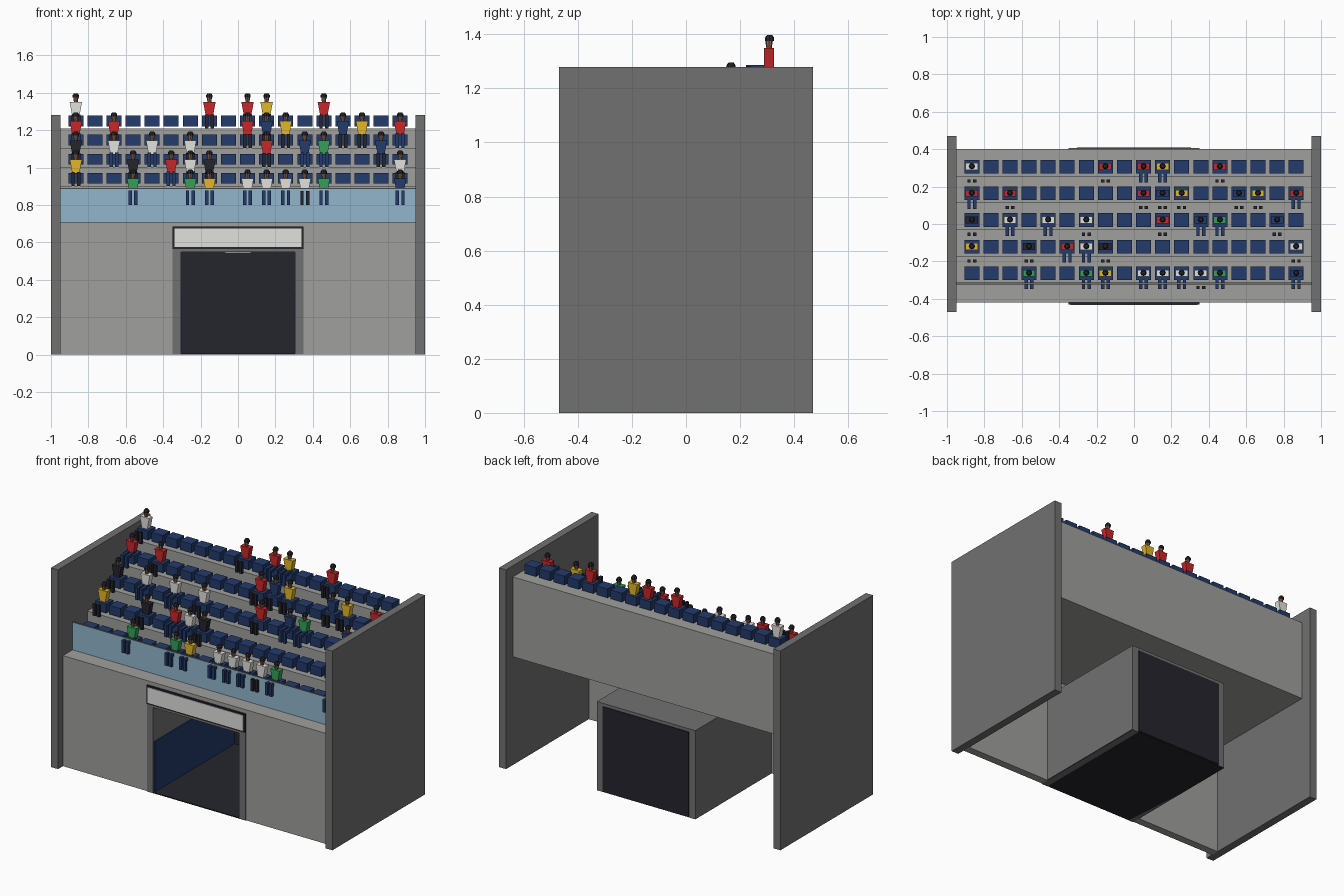
import bpy, bmesh
from mathutils import Matrix, Vector

cube = bpy.data.objects.get("Cube")
if cube:
    bpy.data.objects.remove(cube)

COLOURS = {
    "concrete": (0.35, 0.35, 0.34),
    "dark_concrete": (0.165, 0.165, 0.165),
    "glass_blue": (0.29, 0.47, 0.61),
    "navy": (0.017, 0.043, 0.15),
    "white": (0.75, 0.75, 0.73),
    "red": (0.58, 0.02, 0.023),
    "yellow": (0.76, 0.47, 0.02),
    "green": (0.035, 0.35, 0.1),
    "black": (0.018, 0.018, 0.027),
    "skin": (0.28, 0.13, 0.07),
}
MATS = {}
for name, rgb in COLOURS.items():
    m = bpy.data.materials.new(name)
    m.use_nodes = True
    m.diffuse_color = (*rgb, 1)
    bsdf = next(n for n in m.node_tree.nodes if n.type == "BSDF_PRINCIPLED")
    bsdf.inputs["Base Color"].default_value = (*rgb, 1)
    MATS[name] = m


class Part:
    """Collects coloured solids into one named object."""

    def __init__(self, name):
        self.name, self.bm, self.mats = name, bmesh.new(), []

    def paint(self, verts, mat):
        if mat not in self.mats:
            self.mats.append(mat)
        for f in {f for v in verts for f in v.link_faces}:
            f.material_index = self.mats.index(mat)

    def box(self, mat, x, y, z, taper=1.0):
        """Box from (min, max) ranges; taper scales the bottom width."""
        lo, hi = Vector((x[0], y[0], z[0])), Vector((x[1], y[1], z[1]))
        place = Matrix.Translation((lo + hi) / 2) @ Matrix.Diagonal((*(hi - lo), 1))
        verts = bmesh.ops.create_cube(self.bm, size=1, matrix=place)["verts"]
        mid = (x[0] + x[1]) / 2
        for v in verts:
            if v.co.z < (z[0] + z[1]) / 2:
                v.co.x = mid + (v.co.x - mid) * taper
        self.paint(verts, mat)

    def drum(self, mat, centre, bottom, top, height):
        verts = bmesh.ops.create_cone(
            self.bm, cap_ends=True, segments=8, radius1=bottom, radius2=top,
            depth=height, matrix=Matrix.Translation(centre))["verts"]
        self.paint(verts, mat)

    def extrude_x(self, mat, profile, half):
        """Sweep a side (y, z) profile across the width."""
        face = self.bm.faces.new([self.bm.verts.new((-half, y, z)) for y, z in profile])
        new = bmesh.ops.extrude_face_region(self.bm, geom=[face])["geom"]
        bmesh.ops.translate(self.bm, vec=(2 * half, 0, 0),
                            verts=[g for g in new if isinstance(g, bmesh.types.BMVert)])
        self.paint(self.bm.verts, mat)

    def finish(self):
        bmesh.ops.recalc_face_normals(self.bm, faces=self.bm.faces)
        mesh = bpy.data.meshes.new(self.name)
        self.bm.to_mesh(mesh)
        self.bm.free()
        for m in self.mats:
            mesh.materials.append(MATS[m])
        bpy.context.collection.objects.link(bpy.data.objects.new(self.name, mesh))


ROWS, SEATS = 5, 18
ROW_STEP, ROW_RISE, SEAT_STEP = 0.1425, 0.102, 0.102
BACK, FRONT, DECK = 0.40, -0.42, 0.71


def row_y(r):
    return -0.263 + r * ROW_STEP


def row_z(r):
    return 0.80 + r * ROW_RISE


def seat_x(i):
    return (i - (SEATS - 1) / 2) * SEAT_STEP


# Side walls
for name, s in (("left_wall", 1), ("right_wall", -1)):
    p = Part(name)
    p.box("dark_concrete", sorted((s * 0.95, s)), (-0.47, 0.47), (0, 1.28))
    p.finish()

# Stepped terrace
profile = [(BACK, 0.695), (FRONT, 0.695), (FRONT, DECK), (row_y(0) - 0.052, DECK)]
for r in range(ROWS):
    edge = row_y(r) - 0.052
    if r:
        profile.append((edge, row_z(r - 1)))
    profile.append((edge, row_z(r)))
profile.append((BACK, row_z(ROWS - 1)))
p = Part("terrace")
p.extrude_x("concrete", profile, 0.95)
p.finish()

# Front wall either side of the tunnel, and above it
p = Part("front_wall")
for s in (1, -1):
    p.box("concrete", sorted((s * 0.35, s * 0.95)), (FRONT, -0.37), (0, 0.695))
p.box("concrete", (-0.35, 0.35), (FRONT, -0.37), (0.57, 0.695))
p.finish()

# Glass barrier with a thin rail
p = Part("glass_barrier")
p.box("glass_blue", (-0.95, 0.95), (-0.322, -0.314), (DECK, 0.885))
p.box("dark_concrete", (-0.95, 0.95), (-0.323, -0.313), (0.885, 0.89))
p.finish()

# Tunnel shell with navy lower lining, dark floor and closed rear
p = Part("tunnel")
for s in (1, -1):
    p.box("dark_concrete", sorted((s * 0.305, s * 0.35)), (-0.425, 0.405), (0, 0.57))
    p.box("navy", sorted((s * 0.30, s * 0.305)), (-0.415, 0.40), (0.005, 0.33))
p.box("dark_concrete", (-0.305, 0.305), (-0.425, 0.405), (0.55, 0.57))
p.box("black", (-0.35, 0.35), (-0.424, 0.404), (-0.0, 0.006))
p.finish()
p = Part("tunnel_rear_door")
p.box("black", (-0.305, 0.305), (0.395, 0.41), (0.006, 0.55))
p.finish()
p = Part("tunnel_ceiling_light")
p.box("white", (-0.07, 0.07), (-0.30, 0.30), (0.543, 0.55))
p.finish()

# Blank board above the tunnel
p = Part("entrance_board")
p.box("black", (-0.35, 0.35), (-0.43, FRONT), (0.565, 0.685))
p.box("white", (-0.34, 0.34), (-0.433, -0.43), (0.575, 0.675))
p.finish()

# Seats
for r in range(ROWS):
    p = Part(f"seat_row_{r + 1}")
    y, z = row_y(r), row_z(r)
    for i in range(SEATS):
        x = seat_x(i)
        p.box("navy", (x - 0.04, x + 0.04), (y - 0.037, y + 0.036), (z + 0.013, z + 0.07))
    p.finish()

# Spectators: one letter per seat; capitals have navy legs, small letters black
CROWD = [
    "...G..GY.WWWwG...N",
    "y..k.RWk.........w",
    "k.W.W.w...r.NG..n.",
    "R.r......rny..ny.R",
    "w......r.RY..r....",
]
SHIRTS = {"W": "white", "R": "red", "Y": "yellow", "G": "green", "K": "black", "N": "navy"}


def spectator(p, x, y, z, shirt, navy_legs):
    legs = "navy" if navy_legs else "black"
    for s in (1, -1):
        lx = sorted((x + s * 0.006, x + s * 0.024))
        p.box(legs, lx, (y - 0.085, y - 0.068), (z, z + 0.075))
        if navy_legs:
            p.box(legs, lx, (y - 0.085, y), (z + 0.06, z + 0.078))
    p.box(shirt, (x - 0.033, x + 0.033), (y - 0.018, y + 0.018), (z + 0.068, z + 0.142), 0.58)
    p.drum("skin", (x, y, z + 0.154), 0.010, 0.014, 0.026)
    p.drum("black", (x, y + 0.002, z + 0.173), 0.017, 0.017, 0.012)
    p.drum("black", (x, y + 0.002, z + 0.184), 0.017, 0.010, 0.010)


for r, line in enumerate(CROWD):
    p = Part(f"spectators_row_{r + 1}")
    for i, c in enumerate(line):
        if c != ".":
            spectator(p, seat_x(i), row_y(r), row_z(r), SHIRTS[c.upper()], c.isupper())
    p.finish()
